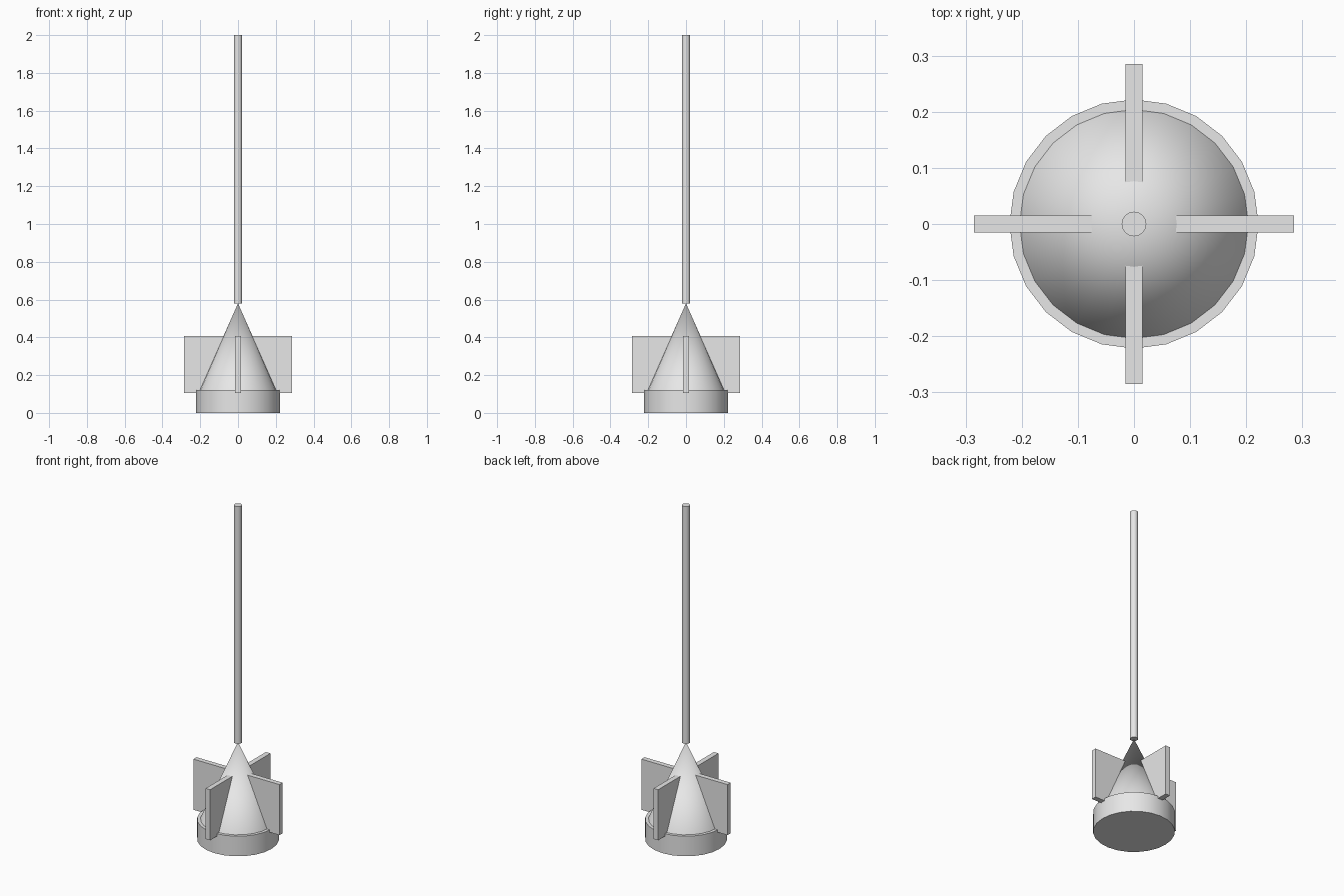
import bpy
import math

cube = bpy.data.objects.get("Cube")
if cube:
    bpy.data.objects.remove(cube, do_unlink=True)

# Single flat grey
grey = bpy.data.materials.new("light_grey")
grey.use_nodes = True
grey.diffuse_color = (0.8, 0.8, 0.8, 1)
grey.node_tree.nodes["Principled BSDF"].inputs["Base Color"].default_value = (0.8, 0.8, 0.8, 1)


def finish(name, smooth=True):
    obj = bpy.context.object
    obj.name = name
    obj.data.materials.append(grey)
    if smooth:
        bpy.ops.object.shade_smooth_by_angle(angle=math.radians(30))
    return obj


def round_part(name, bottom_radius, top_radius, low, high, sides=24):
    bpy.ops.mesh.primitive_cone_add(
        vertices=sides, radius1=bottom_radius, radius2=top_radius,
        depth=high - low, location=(0, 0, (low + high) / 2))
    return finish(name)


# Body: round base, cone and thin rod
BASE_TOP, CONE_TOP = 0.12, 0.58
round_part("base_disc", 0.222, 0.222, 0, BASE_TOP)
round_part("cone_body", 0.204, 0, BASE_TOP, CONE_TOP)
round_part("rod", 0.022, 0.022, CONE_TOP, 2)

# Four upright fins rooted inside the cone
INNER, OUTER, LOW, HIGH, THICK = 0.05, 0.285, 0.105, 0.408, 0.03
middle = (INNER + OUTER) / 2
for i, side in enumerate(("left", "back", "right", "front")):
    angle = i * math.pi / 2
    bpy.ops.mesh.primitive_cube_add(
        size=1, rotation=(0, 0, angle),
        location=(middle * math.cos(angle), middle * math.sin(angle), (LOW + HIGH) / 2))
    bpy.context.object.scale = (OUTER - INNER, THICK, HIGH - LOW)
    bpy.ops.object.transform_apply(location=False, rotation=False, scale=True)
    finish("fin_" + side, smooth=False)
